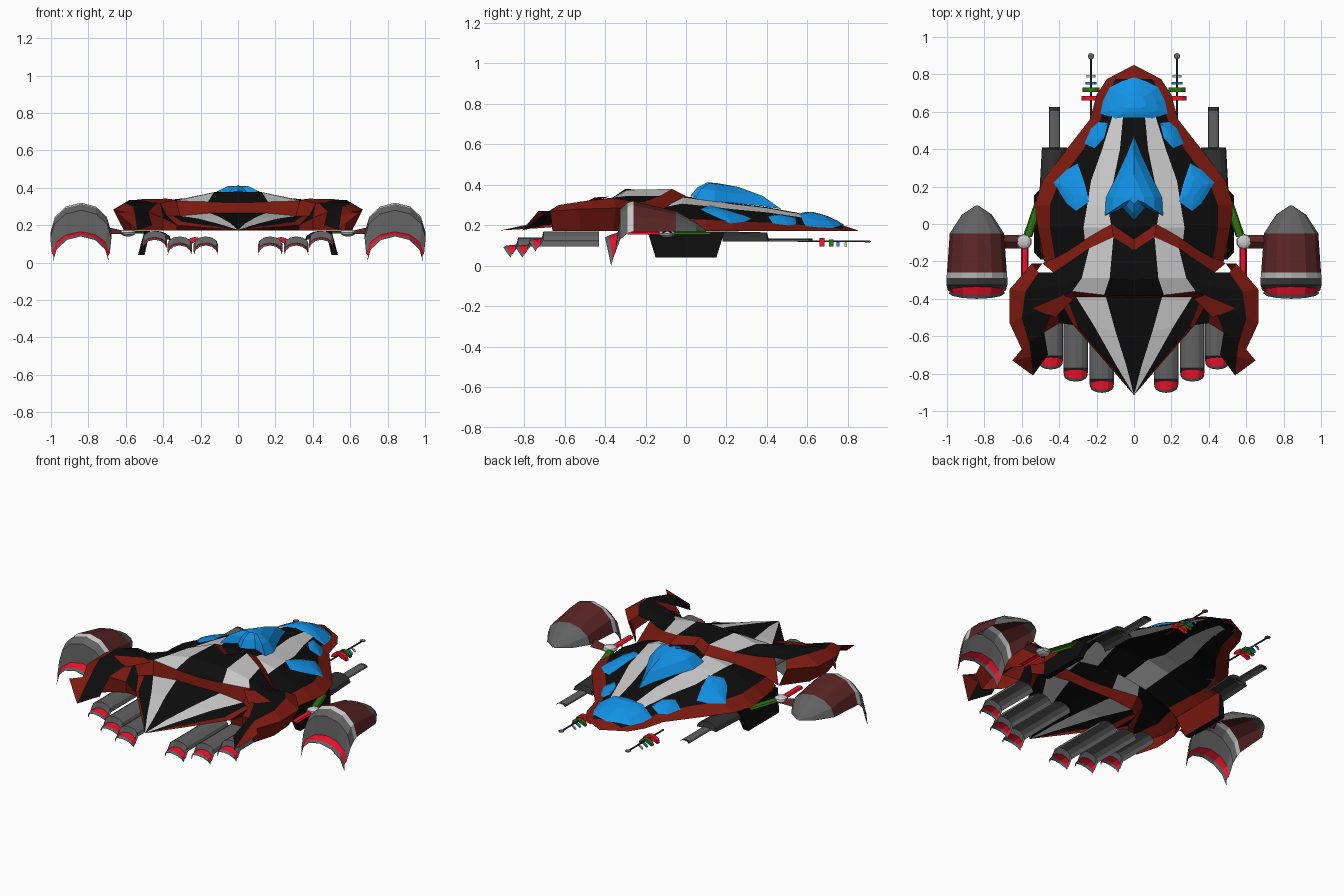
import bpy, bmesh, math
from mathutils import Vector
from mathutils.bvhtree import BVHTree

COL = dict(red=(.20, .010, .005), black=(.004, .004, .004), white=(.52, .52, .52),
           blue=(.006, .29, .80), green=(.03, .17, .006), glow=(.85, .006, .025),
           maroon=(.10, .018, .018), grey=(.12, .12, .12), dark=(.03, .03, .03))
MAT = {}
for n, c in COL.items():
    MAT[n] = bpy.data.materials.new(n)
    MAT[n].diffuse_color = (*c, 1)


def finish(name, bm, cols, mirror=True):
    me = bpy.data.meshes.new(name)
    bm.to_mesh(me)
    bm.free()
    for c in cols:
        me.materials.append(MAT[c])
    ob = bpy.data.objects.new(name, me)
    bpy.context.collection.objects.link(ob)
    if mirror:
        ob.modifiers.new("mirror", 'MIRROR')
    return ob


def grid(name, rows, colour, mirror=True):
    """Skin rows of points; colour(i, j) names the colour of each cell."""
    bm = bmesh.new()
    vs = [[bm.verts.new(p) for p in r] for r in rows]
    cols = []
    for i in range(len(rows) - 1):
        for j in range(len(rows[0]) - 1):
            c = colour(i, j)
            if c not in cols:
                cols.append(c)
            f = bm.faces.new((vs[i][j], vs[i+1][j], vs[i+1][j+1], vs[i][j+1]))
            f.material_index = cols.index(c)
    bmesh.ops.remove_doubles(bm, verts=bm.verts, dist=.0005)
    return finish(name, bm, cols, mirror)


def arch(name, secs, cols, n=6):
    """Open half-tube through sections (x, y, half width, base z, height, bow)."""
    rows = []
    for x, y, r, z, h, bow in secs:
        ang = [math.pi * (1 - k / n) for k in range(n + 1)]
        rows.append([(x + r * math.cos(a), y - bow * math.sin(a), z + h * math.sin(a)) for a in ang])
    return grid(name, rows, lambda i, j: cols[i])


STRIPES = ['black', 'white', 'black', 'red']

# front hull shell: y, stripe edges, half width, top height
stations = [(.85, 0, 0, 0, .001, .175), (.775, .03, .06, .10, .145, .20), (.69, .05, .09, .14, .20, .225),
            (.56, .06, .12, .18, .235, .26), (.40, .075, .17, .27, .36, .29),
            (.23, .11, .23, .40, .49, .31), (.10, .14, .25, .45, .53, .33),
            (-.02, .12, .27, .45, .515, .345), (-.2, .10, .25, .42, .48, .30)]
B = .172
rows = [[(x, y, B + (top - B) * f) for x, f in zip((0, a, b, c, w), (1, .97, .78, .35, 0))]
        for y, a, b, c, w, top in stations]
front = grid("front_hull", rows, lambda i, j: 'red' if i == 0 else 'black' if i == 1 and j < 3 else STRIPES[j])

# rear hull: zigzag front edge, hump, stepped rear wall and low pointed tail
deck = [
    [(0, -.08, .34), (.12, .0, .345), (.24, -.07, .31), (.36, -.15, .25), (.49, -.21, .172)],
    [(0, -.14, .37), (.11, -.07, .38), (.24, -.13, .345), (.34, -.20, .32), (.43, -.26, .31)],
    [(0, -.30, .38), (.13, -.29, .375), (.28, -.29, .345), (.35, -.31, .335), (.40, -.33, .33)],
    [(0, -.385, .32), (.16, -.38, .325), (.33, -.36, .33), (.37, -.38, .335), (.42, -.42, .33)]]
tail = [
    [(0, -.395, .265), (.15, -.39, .265), (.31, -.39, .25), (.35, -.42, .25), (.38, -.44, .25)],
    [(0, -.58, .235), (.10, -.57, .245), (.21, -.55, .235), (.30, -.55, .22), (.325, -.54, .20)],
    [(0, -.76, .205), (.04, -.76, .21), (.095, -.755, .205), (.13, -.75, .195), (.15, -.74, .185)],
    [(0, -.915, .175)] * 5]
grid("rear_hull", deck + tail, lambda i, j: 'red' if i in (0, 3) else
     'black' if i < 3 and j == 3 else STRIPES[j])

# side wings, swept claws behind them and the walls beside the tail
wing = [
    [(.43, -.26, .31), (.51, -.26, .32), (.545, -.21, .29), (.49, -.21, .172)],
    [(.40, -.33, .33), (.58, -.36, .335), (.665, -.35, .285), (.60, -.36, .172)],
    [(.42, -.42, .33), (.60, -.50, .32), (.665, -.53, .28), (.61, -.52, .172)],
    [(.48, -.58, .27), (.56, -.63, .30), (.60, -.67, .27), (.57, -.66, .172)]]
grid("wing", wing, lambda i, j: 'black' if j == 0 else 'red')
grid("wing_claw", [[(.48, -.58, .27), (.56, -.63, .30), (.60, -.67, .27)],
                   [(.46, -.70, .20), (.55, -.71, .25), (.65, -.73, .27)],
                   [(.54, -.81, .175)] * 3], lambda i, j: ('black', 'red')[j])
grid("tail_flank", [[(.38, -.44, .25), (.42, -.42, .33), (.42, -.42, .33)],
                    [(.325, -.54, .20), (.40, -.53, .24), (.48, -.58, .27)]],
     lambda i, j: ('black', 'red')[j])
grid("flank_wall", [[(.325, -.54, .20), (.40, -.53, .24), (.48, -.58, .27), (.60, -.67, .27)],
                    [(.325, -.53, .172), (.40, -.525, .172), (.47, -.56, .172), (.57, -.66, .172)]],
     lambda i, j: 'red')
grid("wing_spike", [[(.32, -.40, .335), (.38, -.38, .342)], [(.42, -.50, .315), (.55, -.45, .338)]],
     lambda i, j: 'red')

# side keel plates under the hull
grid("keel_plate", [[(.47, .19, .17), (.50, .19, .17)], [(.50, .15, .04), (.535, .15, .04)],
                    [(.50, -.15, .04), (.535, -.15, .04)], [(.47, -.19, .17), (.50, -.19, .17)]],
     lambda i, j: 'black')
grid("keel_outer", [[(.50, .19, .17), (.50, -.19, .17)], [(.535, .15, .04), (.535, -.15, .04)]],
     lambda i, j: 'black')
grid("keel_inner", [[(.47, -.19, .17), (.47, .19, .17)], [(.50, -.15, .04), (.50, .15, .04)]],
     lambda i, j: 'red')

# glazing: faceted domes dropped onto the front hull
hull = bmesh.new()
hull.from_mesh(front.data)
tree = BVHTree.FromBMesh(hull)


def drop(x, y):
    hit = tree.ray_cast(Vector((abs(x) + .002, y, 2)), Vector((0, 0, -1)))[0]
    return hit.z if hit else B


def dome(name, outline, centre, height, mirror=True):
    rings = []
    for s, h in ((1, .004), (.72, height * .6), (.35, height * .95), (0, height)):
        ring = []
        for x, y in outline:
            px, py = centre[0] + (x - centre[0]) * s, centre[1] + (y - centre[1]) * s
            ring.append((px, py, drop(px, py) + h))
        rings.append(ring + ring[:1])
    grid(name, rings, lambda i, j: 'blue', mirror)


def both(half):
    return half + [(-x, y) for x, y in reversed(half) if x > 0]


dome("nose_window", both([(0, .57), (.10, .565), (.18, .59), (.165, .66), (.13, .73), (.06, .765), (0, .785)]),
     (0, .65), .025, False)
dome("main_canopy", both([(0, .02), (.06, .085), (.155, .045), (.15, .14), (.10, .24), (.04, .37), (0, .47)]),
     (0, .15), .087, False)
dome("front_side_window", [(.14, .54), (.16, .46), (.21, .405), (.265, .43), (.23, .51), (.19, .545)],
     (.20, .48), .018)
dome("rear_side_window", [(.30, .325), (.265, .22), (.24, .12), (.31, .07), (.36, .11), (.43, .22), (.36, .29)],
     (.33, .20), .018)

# outboard engine pods: shell, sloping grey rim, glowing lip
P = .84
arch("engine_pod", [(P, .10, .005, .17, .005, 0), (P, .05, .08, .17, .045, 0), (P, -.05, .145, .17, .10, 0),
                    (P, -.26, .16, .17, .15, 0), (P, -.29, .163, .16, .152, 0),
                    (P, -.325, .163, .13, .15, 0), (P, -.355, .155, .05, .115, -.02),
                    (P, -.36, .145, .035, .115, .02), (P, -.37, .15, 0, .14, .03)],
     ['grey', 'grey', 'maroon', 'white', 'grey', 'grey', 'glow', 'grey'])
grid("pod_arm", [[(.61, -.06, .152), (.61, -.095, .17), (.61, -.13, .152)],
                 [(.70, -.06, .152), (.70, -.095, .19), (.70, -.13, .152)]], lambda i, j: 'maroon')

# linkage between hull and pods
arch("green_strut", [(.505, .12, .025, .155, .014, 0), (.57, -.07, .025, .155, .014, 0)], ['green'], 4)
arch("red_strut", [(.583, -.12, .02, .155, .014, 0), (.583, -.29, .02, .155, .014, 0)], ['glow'], 4)
bm = bmesh.new()
bmesh.ops.create_uvsphere(bm, u_segments=10, v_segments=6, radius=.042)
bmesh.ops.scale(bm, vec=(1, 1, .5), verts=bm.verts)
bmesh.ops.translate(bm, vec=(.588, -.095, .16), verts=bm.verts)
finish("strut_joint", bm, ['white'])

# rear exhaust tubes
for k, (x, end, z) in enumerate([(.172, -.86, .095), (.312, -.80, .095), (.445, -.735, .125)]):
    r = .066
    arch(f"exhaust_tube_{k+1}", [(x, -.43, r, z, .045, 0), (x, end + .03, r, z, .045, 0),
                                 (x, end + .005, r, z - .035, .045, -.018),
                                 (x, end - .002, r * .95, z - .04, .045, .025),
                                 (x, end - .008, r * .97, z - .055, .052, .035)],
         ['grey', 'grey', 'glow', 'grey'])

# forward guns
G = .425
arch("gun_housing", [(G, .41, .065, .12, .005, 0), (G, .40, .068, .12, .045, 0), (G + .01, .18, .07, .12, .05, 0)],
     ['dark', 'dark'])
arch("gun_barrel", [(G, .625, .03, .12, .014, 0), (G, .605, .03, .12, .014, 0), (G, .38, .03, .12, .014, 0)],
     ['dark', 'grey'])

# nose antennas with coloured rings
A = .23
arch("antenna_rod", [(A, .90, .006, .118, .006, 0), (A, .55, .006, .118, .006, 0)], ['dark'], 4)
for c, y, r, t in (('glow', .672, .052, .026), ('green', .718, .045, .022), ('blue', .752, .03, .014),
                   ('white', .79, .025, .012)):
    arch(f"antenna_ring_{c}", [(A, y + t / 2, .004, .11, .004, 0), (A, y + t / 2, r, .095, r * .8, 0),
                               (A, y - t / 2, r, .095, r * .8, 0), (A, y - t / 2, .004, .11, .004, 0)], [c] * 3)
bm = bmesh.new()
bmesh.ops.create_uvsphere(bm, u_segments=8, v_segments=5, radius=.018)
bmesh.ops.scale(bm, vec=(1, 1, .3), verts=bm.verts)
bmesh.ops.translate(bm, vec=(A, .897, .12), verts=bm.verts)
finish("antenna_tip", bm, ['grey'])
hull.free()
